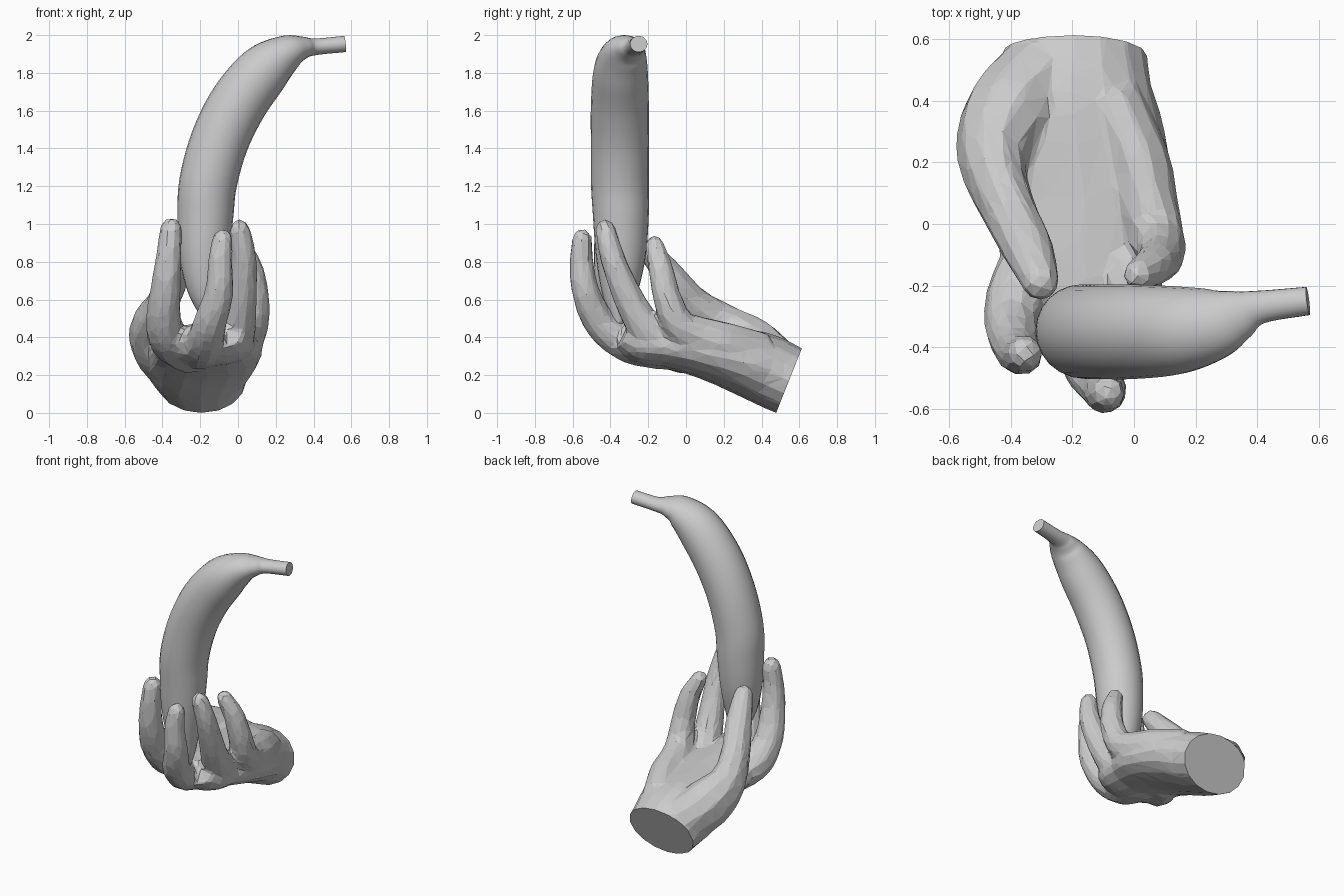
import bpy, bmesh, math
from mathutils import Vector

if "Cube" in bpy.data.objects:
    bpy.data.objects.remove(bpy.data.objects["Cube"], do_unlink=True)

grey = bpy.data.materials.new("plain_grey")
grey.use_nodes = True
GREY = (0.6, 0.6, 0.6, 1)
grey.diffuse_color = GREY
grey.node_tree.nodes["Principled BSDF"].inputs["Base Color"].default_value = GREY


def smooth_path(points, steps):
    """Catmull-Rom curve through (x, y, z, half_width, half_depth) points."""
    p = [Vector(q if len(q) == 5 else (*q, q[3])) for q in points]
    p = [p[0] * 2 - p[1]] + p + [p[-1] * 2 - p[-2]]
    out = []
    for a, b, c, d in zip(p, p[1:], p[2:], p[3:]):
        for i in range(steps):
            t = i / steps
            out.append((b * 2 + (c - a) * t + (a * 2 - b * 5 + c * 4 - d) * t * t
                        + (b * 3 - a - c * 3 + d) * t ** 3) / 2)
    return out + [p[-2]]


def loft(bm, points, ref, sides=12, steps=4, round_tip=False):
    """Sweep an ellipse along a path and cap both ends."""
    path = smooth_path(points, steps)
    if round_tip:
        last = path[-1]
        t = (last - path[-2]).to_3d().normalized()
        for along, scale in ((0.5, 0.88), (0.88, 0.55), (1.05, 0.2)):
            c = last.to_3d() + t * last[3] * along
            path.append(Vector((*c, last[3] * scale, last[4] * scale)))
    rings = []
    for i, q in enumerate(path):
        a, b = path[max(i - 1, 0)], path[min(i + 1, len(path) - 1)]
        t = Vector((b - a)[:3]).normalized()
        side = (ref - t * ref.dot(t)).normalized()
        up = t.cross(side)
        ring = []
        for k in range(sides):
            ang = math.tau * k / sides
            ring.append(bm.verts.new(Vector(q[:3]) + side * math.cos(ang) * q[3]
                                     + up * math.sin(ang) * q[4]))
        rings.append(ring)
    for r, s in zip(rings, rings[1:]):
        for k in range(sides):
            n = (k + 1) % sides
            bm.faces.new((r[k], r[n], s[n], s[k]))
    bm.faces.new(rings[0][::-1])
    bm.faces.new(rings[-1])


def finish(bm, name):
    bmesh.ops.recalc_face_normals(bm, faces=bm.faces[:])
    mesh = bpy.data.meshes.new(name)
    bm.to_mesh(mesh)
    bm.free()
    mesh.materials.append(grey)
    ob = bpy.data.objects.new(name, mesh)
    bpy.context.collection.objects.link(ob)
    return ob


X, Y = Vector((1, 0, 0)), Vector((0, 1, 0))

# Banana: tapered curved body ending in a thin stem
bm = bmesh.new()
loft(bm, [(-.13, -.36, .47, .025), (-.15, -.355, .55, .065), (-.172, -.35, .68, .105),
          (-.178, -.345, .85, .134), (-.172, -.345, 1.05, .148), (-.158, -.35, 1.22, .153),
          (-.097, -.35, 1.44, .154), (.005, -.35, 1.645, .153), (.14, -.345, 1.815, .143, .14),
          (.26, -.325, 1.905, .117, .098), (.34, -.295, 1.932, .084, .062),
          (.41, -.27, 1.938, .054, .044), (.565, -.25, 1.953, .046, .043)], Y, sides=24, steps=5)
banana = finish(bm, "banana")
bpy.ops.object.select_all(action="DESELECT")
banana.select_set(True)
bpy.context.view_layer.objects.active = banana
bpy.ops.object.shade_smooth_by_angle(angle=math.radians(40))

# Hand: palm and wrist
bm = bmesh.new()
loft(bm, [(-.19, .72, .09, .23, .17), (-.193, .545, .17, .238, .184),
          (-.205, .37, .25, .285, .185), (-.165, .1, .32, .295, .14),
          (-.165, -.1, .355, .27, .12), (-.14, -.24, .37, .225, .112),
          (-.125, -.34, .415, .15, .075)], X, sides=16)

# Digits, each running from inside the palm to the fingertip
digits = {
    "thumb": [(-.28, .5, .22, .15), (-.41, .34, .345, .153, .168), (-.46, .2, .455, .113, .127),
              (-.405, .04, .565, .09, .104), (-.345, -.08, .715, .085), (-.305, -.185, .85, .064)],
    "index": [(-.25, 0, .3, .1), (-.36, -.2, .38, .11), (-.395, -.32, .5, .094),
              (-.38, -.40, .68, .08), (-.365, -.425, .85, .068), (-.355, -.42, .97, .06)],
    "middle": [(-.2, -.1, .31, .09), (-.18, -.3, .36, .1), (-.15, -.45, .47, .09),
               (-.10, -.53, .64, .077), (-.095, -.553, .8, .065), (-.083, -.55, .915, .056)],
    "ring": [(-.04, -.05, .34, .1), (-.01, -.18, .41, .102), (.01, -.27, .54, .088),
             (.028, -.345, .7, .075), (.03, -.395, .84, .066), (.01, -.425, .965, .056)],
    "pinky": [(-.08, .4, .3, .115, .13), (.01, .2, .355, .11, .13), (.04, .07, .4, .103, .115),
              (.075, -.04, .47, .09), (.09, -.1, .61, .077), (.065, -.135, .77, .067),
              (.015, -.165, .885, .052)],
}
for points in digits.values():
    loft(bm, points, X, sides=10, round_tip=True)
hand = finish(bm, "hand")

# Fuse the hand into one skin and reduce it to broad flat facets
fuse = hand.modifiers.new("fuse", "REMESH")
fuse.mode = "VOXEL"
fuse.voxel_size = 0.014
soften = hand.modifiers.new("soften", "SMOOTH")
soften.factor = 0.5
soften.iterations = 8
facet = hand.modifiers.new("facet", "DECIMATE")
facet.ratio = 0.04
bpy.context.view_layer.update()
skin = bpy.data.meshes.new_from_object(hand.evaluated_get(bpy.context.evaluated_depsgraph_get()))
hand.modifiers.clear()

# Cut the wrist off flat
bm = bmesh.new()
bm.from_mesh(skin)
cut = bmesh.ops.bisect_plane(bm, geom=bm.verts[:] + bm.edges[:] + bm.faces[:],
                             plane_co=(0, .545, .17), plane_no=(0, .93, -.37), clear_outer=True)
rim = [e for e in cut["geom_cut"] if isinstance(e, bmesh.types.BMEdge)]
bmesh.ops.contextual_create(bm, geom=rim)
bmesh.ops.recalc_face_normals(bm, faces=bm.faces[:])
for f in bm.faces:
    f.smooth = False
bm.to_mesh(hand.data)
bm.free()
bpy.data.meshes.remove(skin)
if not hand.data.materials:
    hand.data.materials.append(grey)
